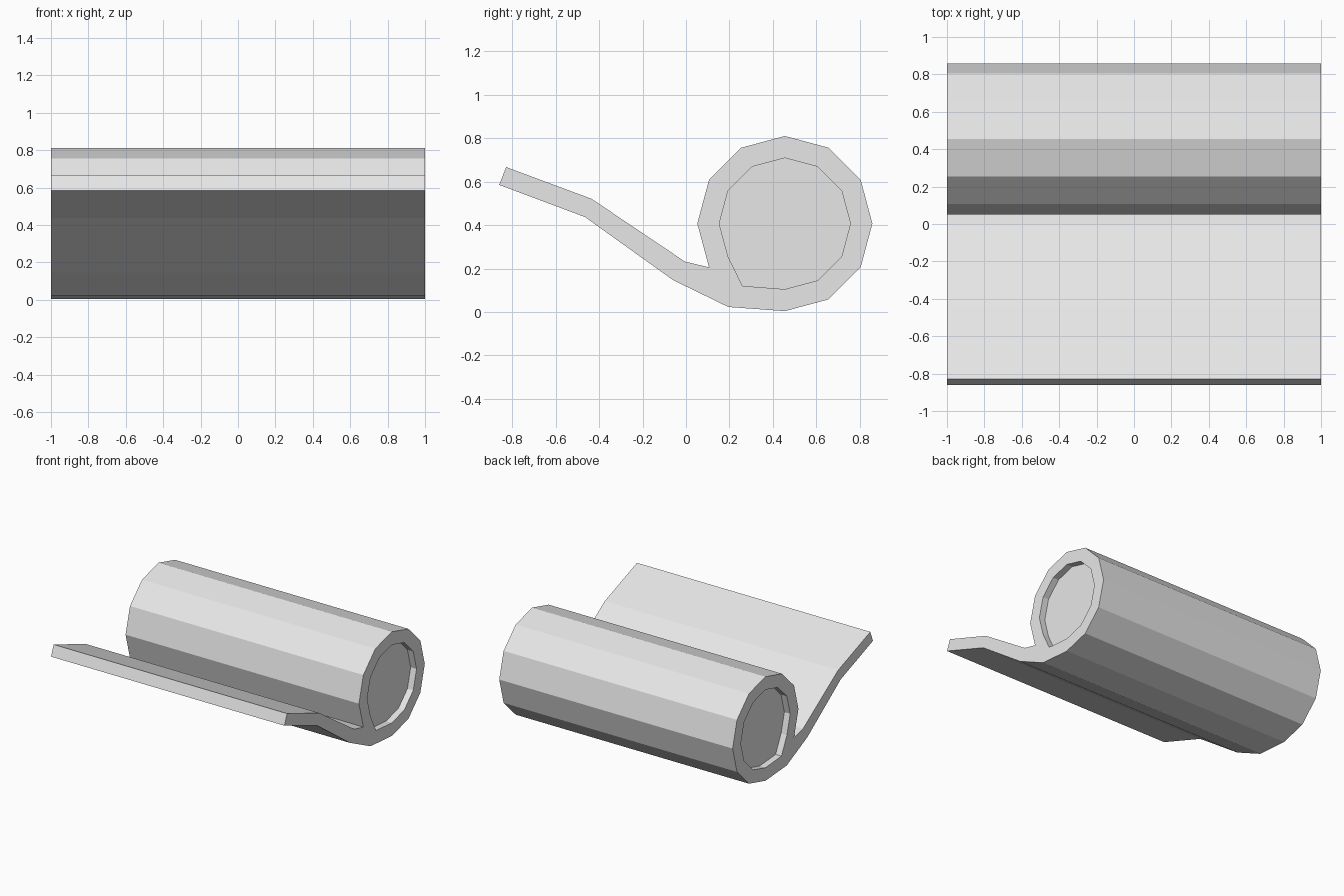
import bpy
import bmesh
from math import sin, cos, radians

default = bpy.data.objects.get("Cube")
if default:
    bpy.data.objects.remove(default, do_unlink=True)

# Single light grey colour
GREY = (0.8, 0.8, 0.8, 1)
grey = bpy.data.materials.new("light grey")
grey.use_nodes = True
grey.diffuse_color = GREY
grey.node_tree.nodes["Principled BSDF"].inputs["Base Color"].default_value = GREY

CY, CZ = 0.455, 0.407      # roll axis
OUTER, INNER = 0.403, 0.302
HALF, RECESS = 1.0, 0.05


def ring(radius, angles):
    return [(CY + radius * cos(radians(a)), CZ + radius * sin(radians(a))) for a in angles]


# Profile of the roll, running clockwise from the crook round to the underside
outer = ring(OUTER, range(210, -91, -30))
under = [(0.195, 0.023), (-0.06, 0.147), (-0.465, 0.437), (-0.86, 0.585)]
upper = [(-0.828, 0.667), (-0.435, 0.521), (-0.005, 0.232)]
outline = outer + under + upper

# Opening of the roll, slightly stretched where the sheet joins it
opening = ring(INNER, range(210, -91, -30)) + [(0.26, 0.12)]


def section(bm, points, x):
    return [bm.verts.new((x, y, z)) for y, z in points]


def bridge(bm, a, b):
    for i in range(len(a)):
        j = (i + 1) % len(a)
        bm.faces.new((a[i], a[j], b[j], b[i]))


def edge_loop(bm, verts):
    return [bm.edges.get((v, verts[i - 1])) for i, v in enumerate(verts)]


# Rolled sheet with a shallow recess closed by a flat cap at each end
bm = bmesh.new()
left, right = (section(bm, outline, x) for x in (HALF, -HALF))
bridge(bm, left, right)
for side, rim in ((1, left), (-1, right)):
    lip = section(bm, opening, side * HALF)
    floor = section(bm, opening, side * (HALF - RECESS))
    bridge(bm, lip, floor)
    bm.faces.new(floor)
    bmesh.ops.triangle_fill(bm, use_beauty=True, normal=(side, 0, 0),
                            edges=edge_loop(bm, rim) + edge_loop(bm, lip))
bmesh.ops.recalc_face_normals(bm, faces=bm.faces)

mesh = bpy.data.meshes.new("rolled_sheet")
bm.to_mesh(mesh)
bm.free()
mesh.materials.append(grey)
bpy.context.collection.objects.link(bpy.data.objects.new("rolled_sheet", mesh))
